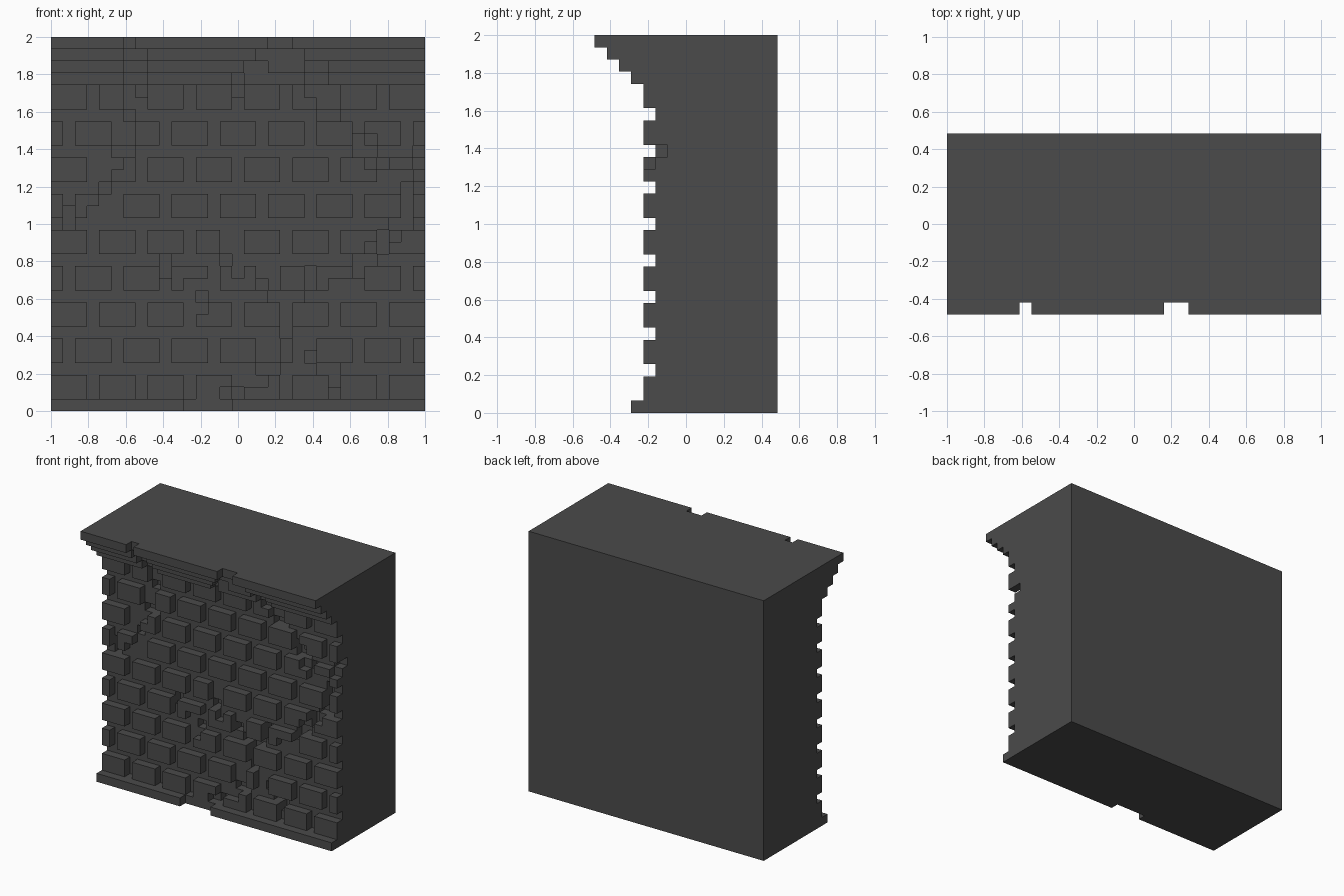
import bpy, bmesh

cube = bpy.data.objects.get("Cube")
if cube:
    bpy.data.objects.remove(cube, do_unlink=True)

N = 31                    # blocks across and up
U = 2 / N                 # block size
BACK = 7.5 * U            # rear plane
CORE = -1.5 * U           # front plane of the solid core

stone = bpy.data.materials.new("dark_grey_stone")
stone.use_nodes = True
GREY = (0.07, 0.07, 0.07, 1)
stone.diffuse_color = GREY
bsdf = next(n for n in stone.node_tree.nodes if n.type == 'BSDF_PRINCIPLED')
bsdf.inputs["Base Color"].default_value = GREY
bsdf.inputs["Roughness"].default_value = 0.9

# Cracks, one block deep: (row, first column, last column)
left_crack = [(30, 6, 6), (29, 6, 7), (28, 6, 7), (27, 6, 7), (26, 6, 7),
              (25, 6, 6), (24, 6, 6), (23, 6, 6), (22, 6, 6), (21, 5, 6),
              (20, 4, 5), (19, 4, 4), (18, 4, 4), (17, 4, 4), (16, 3, 4)]
left_edge_crack = [(16, 1, 1), (15, 1, 1)]
top_crack = [(30, 18, 19), (29, 17, 20), (28, 16, 17), (28, 21, 22), (27, 15, 15),
             (27, 21, 22), (26, 15, 15), (26, 21, 22), (25, 22, 22), (24, 22, 23)]
right_crack = [(22, 25, 26), (21, 25, 26), (20, 26, 27), (19, 28, 29),
               (18, 29, 29), (17, 29, 29), (16, 29, 29), (15, 28, 29),
               (14, 27, 28), (13, 26, 27), (12, 25, 26), (11, 25, 25), (10, 23, 24)]
right_edge_crack = [(21, 30, 30), (20, 30, 30)]
middle_crack = [(12, 9, 9), (11, 9, 9), (10, 11, 12), (9, 12, 12), (8, 12, 12),
                (14, 14, 14), (13, 14, 14), (12, 14, 14), (11, 15, 15)]
lower_crack = [(11, 18, 18), (11, 21, 21), (10, 17, 18), (10, 21, 21), (9, 18, 20),
               (8, 19, 19), (7, 19, 19), (6, 19, 19), (5, 18, 18), (5, 20, 20),
               (4, 18, 18), (4, 20, 21), (3, 17, 18), (3, 22, 23), (2, 16, 17),
               (2, 23, 23), (1, 14, 15), (0, 11, 14)]
cracked = {(c, r)
           for path in (left_crack, left_edge_crack, top_crack, right_crack,
                        right_edge_crack, middle_crack, lower_crack)
           for r, a, b in path for c in range(a, b + 1)}


def slab(name, cells, y_front, y_back):
    """Solid with the outline of a set of grid cells, running from y_front to y_back."""
    bm = bmesh.new()
    for c, r in sorted(cells):
        x, z = -1 + c * U, r * U
        bm.faces.new([bm.verts.new(p) for p in (
            (x, y_front, z), (x + U, y_front, z),
            (x + U, y_front, z + U), (x, y_front, z + U))])
    bmesh.ops.remove_doubles(bm, verts=bm.verts, dist=U * 0.01)
    bmesh.ops.dissolve_limit(bm, angle_limit=0.01, verts=bm.verts, edges=bm.edges)
    front = bm.faces[:]
    out = bmesh.ops.extrude_face_region(bm, geom=front, use_keep_orig=True)
    moved = [g for g in out["geom"] if isinstance(g, bmesh.types.BMVert)]
    bmesh.ops.translate(bm, verts=moved, vec=(0, y_back - y_front, 0))
    bmesh.ops.recalc_face_normals(bm, faces=bm.faces)
    mesh = bpy.data.meshes.new(name)
    bm.to_mesh(mesh)
    bm.free()
    mesh.materials.append(stone)
    ob = bpy.data.objects.new(name, mesh)
    bpy.context.scene.collection.objects.link(ob)
    return ob


def row_cells(r):
    return {(c, r) for c in range(N)}


# Solid core behind everything
whole = {(c, r) for c in range(N) for r in range(N)}
slab("wall_core", whole, CORE, BACK)

# Nine courses of bricks, each shifted half a brick from the one below
bricks = {(c, r) for r in range(1, 27) if r % 3
          for c in range(N) if (c + 2 * (r // 3 % 2)) % 4 != 3}

# Mortar bed, opened up where cracks run between bricks
slab("mortar_bed", whole - (cracked - bricks - {
    (c, r) for r in (0, 27, 28, 29, 30) for c in range(N)}), CORE - U, CORE)

for course in range(9):
    rows = (1 + 3 * course, 2 + 3 * course)
    cells = {p for p in bricks - cracked if p[1] in rows}
    slab(f"brick_course_{course + 1}", cells, CORE - 2 * U, CORE - U)

# Footing and stepped cornice: a full backing strip plus a chipped outer lip
steps = [("footing", 0, 3)] + [(f"cornice_step_{i + 1}", 27 + i, 3 + i) for i in range(4)]
for name, r, depth in steps:
    slab(name + "_backing", row_cells(r), CORE - (depth - 1) * U, CORE - U)
    slab(name + "_lip", row_cells(r) - cracked, CORE - depth * U, CORE - (depth - 1) * U)
